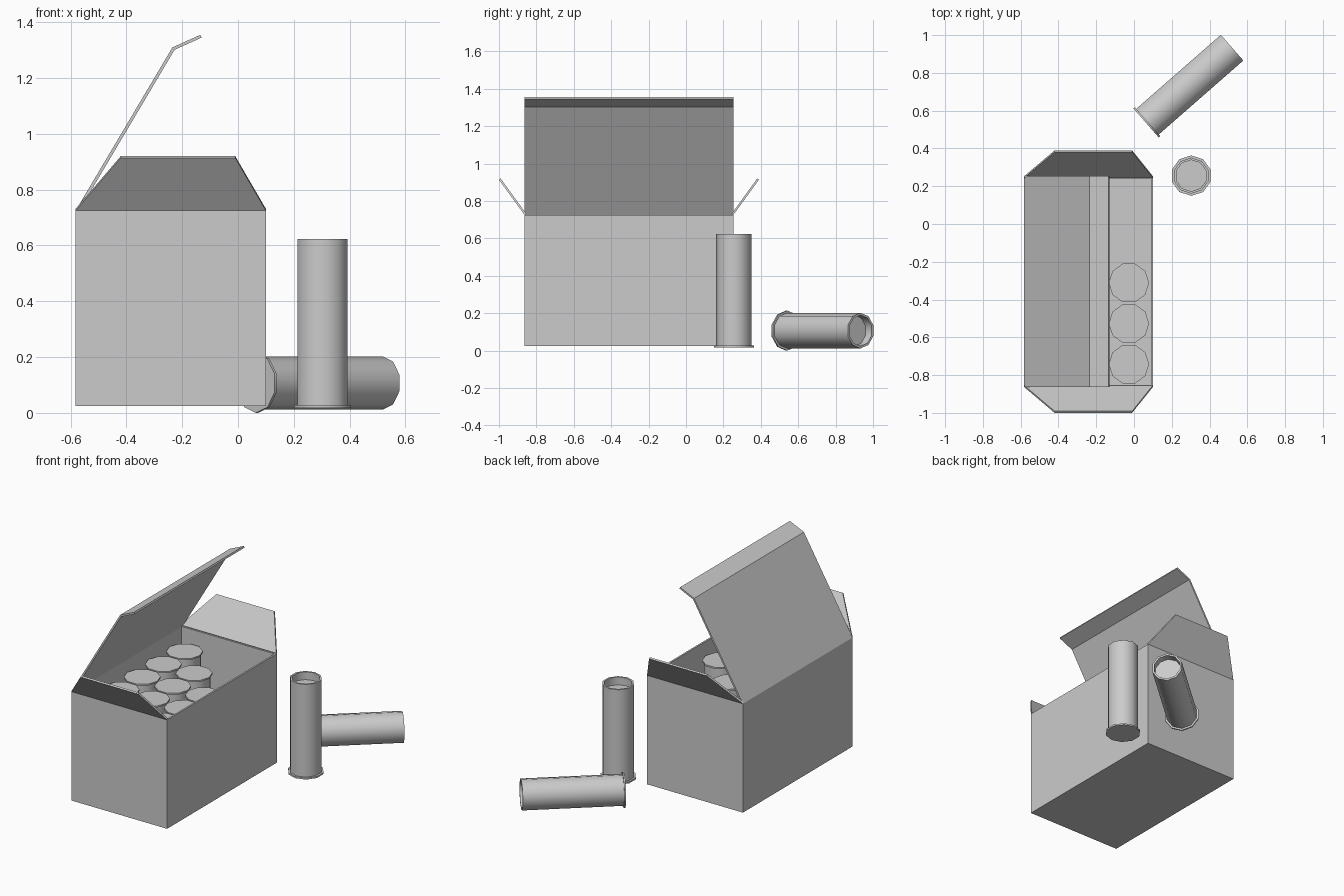
import bpy, bmesh
from math import radians, tau
from mathutils import Vector

if "Cube" in bpy.data.objects:
    bpy.data.objects.remove(bpy.data.objects["Cube"])


def add_object(name, mesh, loc=(0, 0, 0), rot=(0, 0, 0)):
    ob = bpy.data.objects.new(name, mesh)
    ob.location, ob.rotation_euler = loc, rot
    bpy.context.collection.objects.link(ob)
    return ob


def sheet(name, verts, faces, inside, thick=0.011):
    """Folded card sheet, thickened towards the 'inside' point."""
    bm = bmesh.new()
    vs = [bm.verts.new(v) for v in verts]
    fs = [bm.faces.new([vs[i] for i in f]) for f in faces]
    bmesh.ops.recalc_face_normals(bm, faces=fs)
    bm.normal_update()
    if fs[0].normal.dot(Vector(inside) - fs[0].calc_center_median()) > 0:
        bmesh.ops.reverse_faces(bm, faces=fs)
    mesh = bpy.data.meshes.new(name)
    bm.to_mesh(mesh)
    bm.free()
    ob = add_object(name, mesh)
    mod = ob.modifiers.new("Thickness", 'SOLIDIFY')
    mod.thickness, mod.offset, mod.use_even_offset = thick, -1, True
    return ob


def lathe(name, profile, sides):
    bm = bmesh.new()
    vs = [bm.verts.new((r, 0, z)) for r, z in profile]
    es = [bm.edges.new(p) for p in zip(vs, vs[1:])]
    bmesh.ops.spin(bm, geom=vs + es, cent=(0, 0, 0), axis=(0, 0, 1),
                   angle=tau, steps=sides, use_merge=False)
    bmesh.ops.remove_doubles(bm, verts=bm.verts[:], dist=1e-4)
    bmesh.ops.recalc_face_normals(bm, faces=bm.faces[:])
    mesh = bpy.data.meshes.new(name)
    bm.to_mesh(mesh)
    bm.free()
    mesh.shade_smooth()
    mesh.set_sharp_from_angle(angle=radians(40))
    return mesh


X0, X1, Y0, Y1, Z0, Z1 = -0.582, 0.10, -0.863, 0.253, 0.025, 0.725
CENTRE = ((X0 + X1) / 2, (Y0 + Y1) / 2, 0.8)

# Open carton: floor and four walls
ring = [(X0, Y0), (X1, Y0), (X1, Y1), (X0, Y1)]
sheet("carton_body", [(x, y, z) for z in (Z0, Z1) for x, y in ring],
      [(0, 1, 2, 3)] + [(i, (i + 1) % 4, (i + 1) % 4 + 4, i + 4) for i in range(4)],
      CENTRE)

# Lid with its bent tuck tab
fold = [(X0, Z1), (-0.235, 1.31), (-0.135, 1.355)]
sheet("carton_lid", [(x, y, z) for x, z in fold for y in (Y0, Y1)],
      [(0, 1, 3, 2), (2, 3, 5, 4)], CENTRE)

# Tapered end flaps, leaning outwards
for name, y, out in (("front_flap", Y0, -1), ("back_flap", Y1, 1)):
    yo = y + out * 0.137
    sheet(name, [(X0, y, Z1), (X1, y, Z1), (-0.01, yo, 0.914), (-0.42, yo, 0.914)],
          [(0, 1, 2, 3)], (CENTRE[0], CENTRE[1], 1.5))

# Cartridge: rimmed base, tube and shallow recessed mouth
H = 0.605
cartridge = lathe("cartridge", [(0, 0), (0.107, 0), (0.107, 0.01), (0.095, 0.01),
                                (0.095, H), (0.083, H), (0.083, H - 0.05), (0, H - 0.05)], 10)

# Packed cartridges, base up, in three partly emptied rows
for col, count in enumerate((5, 4, 3)):
    for i in range(count):
        add_object(f"packed_cartridge_{col}_{i}", cartridge,
                   (-0.463 + col * 0.218, -0.742 + i * 0.215, 0.037 + H), (radians(180), 0, 0))

# Loose cartridges: one standing, one lying down
add_object("standing_cartridge", cartridge, (0.303, 0.256, 0.018), (0, 0, radians(90)))
add_object("lying_cartridge", cartridge, (0.064, 0.535, 0.107), (0, radians(90), radians(41.2)))
